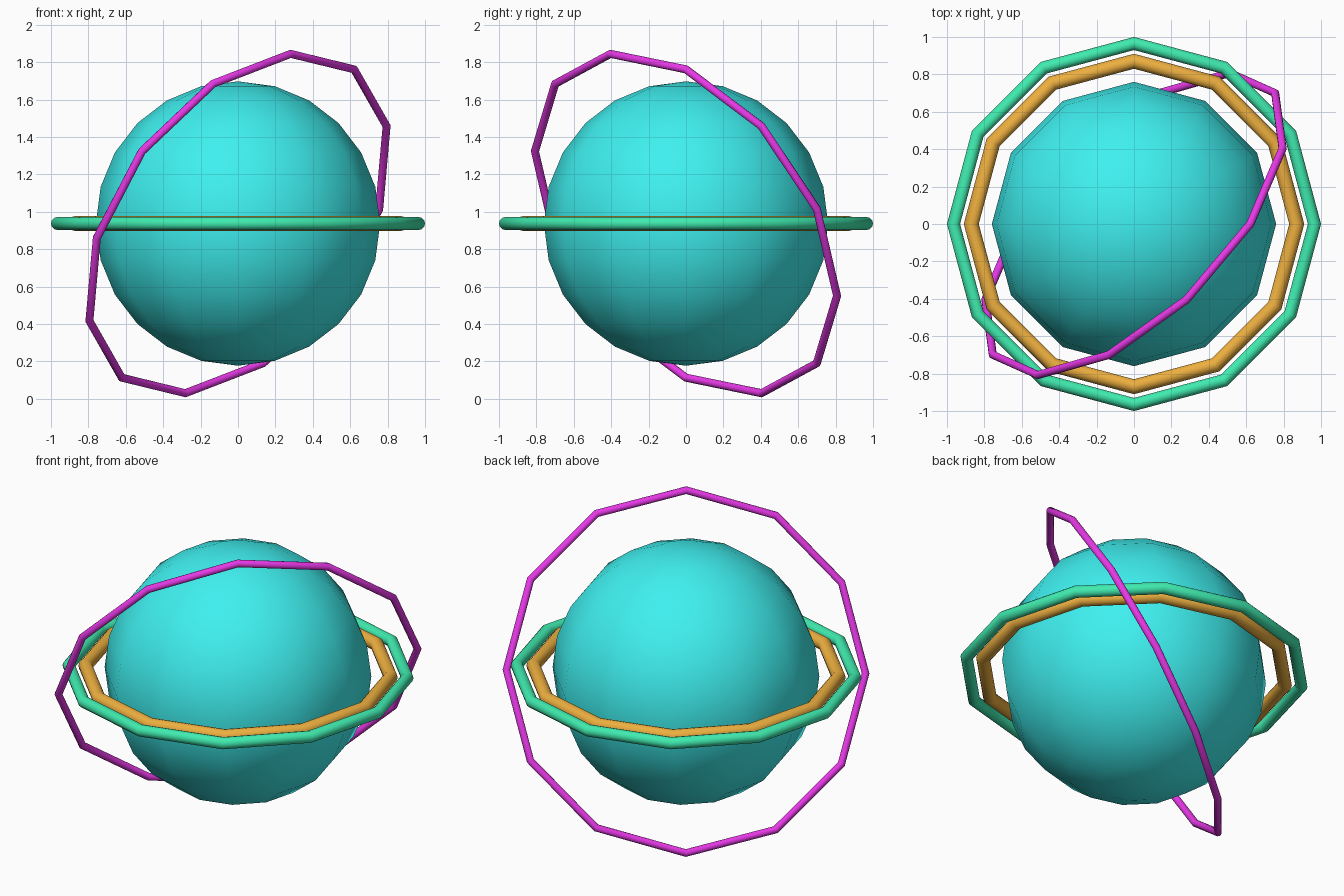
import bpy
from math import radians

if "Cube" in bpy.data.objects:
    bpy.data.objects.remove(bpy.data.objects["Cube"])

CENTRE = (0, 0, 0.937)


def finish(name, color):
    obj = bpy.context.object
    obj.name = name
    mat = bpy.data.materials.new(name + "_color")
    mat.diffuse_color = (*color, 1)
    mat.use_nodes = True
    mat.node_tree.nodes["Principled BSDF"].inputs["Base Color"].default_value = mat.diffuse_color
    obj.data.materials.append(mat)
    bpy.ops.object.shade_smooth_by_angle(angle=radians(40))
    return obj


def ring(name, major, minor, color, rotation=(0, 0, 0)):
    bpy.ops.mesh.primitive_torus_add(
        major_segments=12, minor_segments=12, major_radius=major,
        minor_radius=minor, location=CENTRE, rotation=rotation)
    return finish(name, color)


# Planet body: 12 sided globe
bpy.ops.mesh.primitive_uv_sphere_add(
    segments=12, ring_count=12, radius=0.76, location=CENTRE)
finish("planet", (0.05, 0.87, 0.87))

# Two flat rings around the equator
ring("inner_ring", 0.87, 0.04, (0.85, 0.43, 0.05))
ring("outer_ring", 0.965, 0.035, (0.05, 0.83, 0.43))

# Thin tilted orbit ring
ring("orbit_ring", 1.032, 0.022, (0.8, 0.04, 0.8),
     (radians(-38.5), radians(-53), 0))
